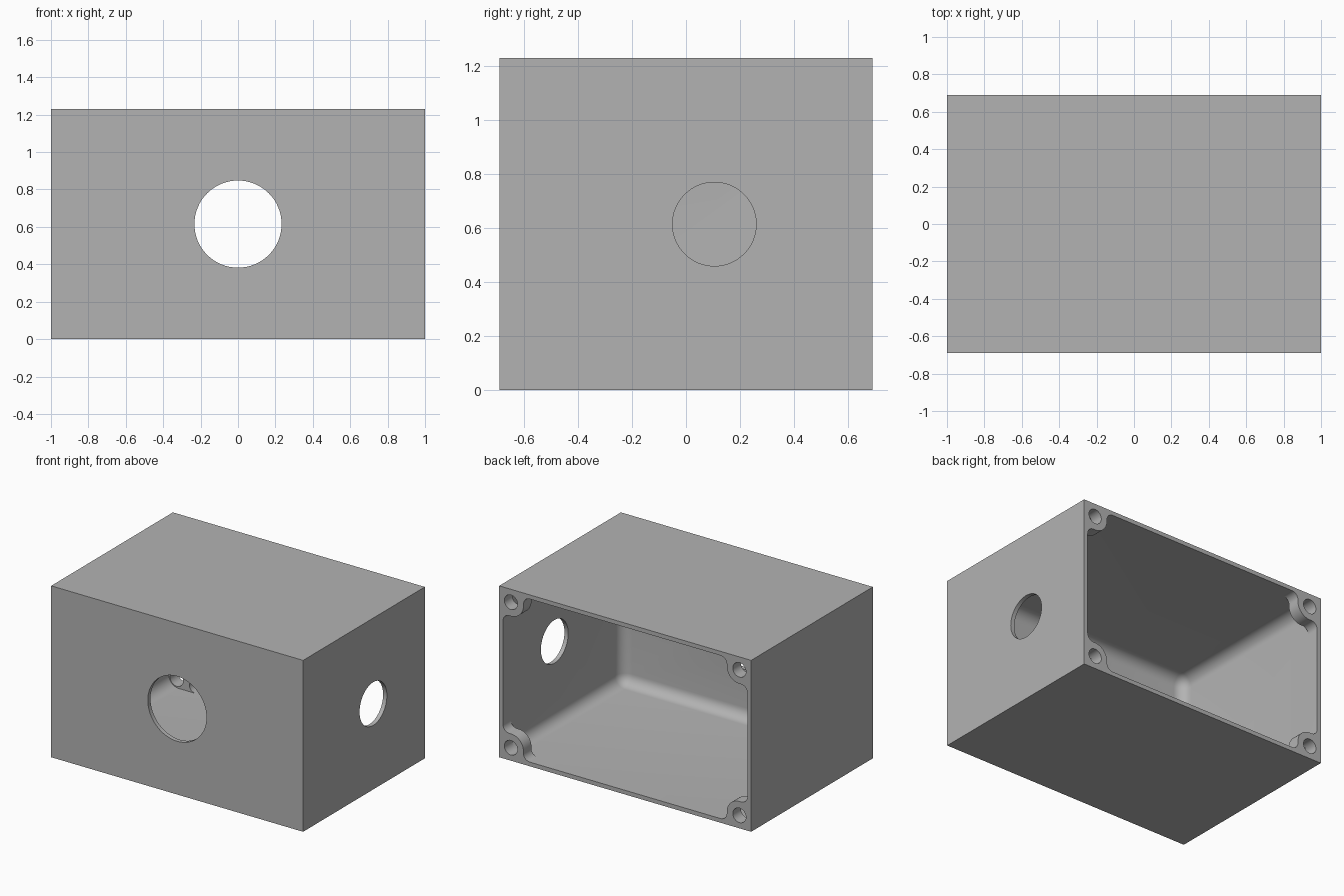
import bpy, bmesh
from math import sin, cos, pi
from mathutils import Matrix, Vector

if "Cube" in bpy.data.objects:
    bpy.data.objects.remove(bpy.data.objects["Cube"])

HX, HY, H = 1.0, 0.69, 1.23     # half width, half depth, height
WALL = 0.03
MID = H / 2
SCREW = 0.093                   # screw centre, from each outer edge
BOSS_R, BLEND_R = 0.1, 0.05
BOSS_FRONT = 0.6

grey = bpy.data.materials.new("light_grey")
grey.use_nodes = True
colour = (0.45, 0.45, 0.45, 1)
grey.diffuse_color = colour
grey.node_tree.nodes["Principled BSDF"].inputs["Base Color"].default_value = colour


def finish(bm, name):
    bmesh.ops.recalc_face_normals(bm, faces=bm.faces)
    mesh = bpy.data.meshes.new(name)
    bm.to_mesh(mesh)
    bm.free()
    mesh.materials.append(grey)
    ob = bpy.data.objects.new(name, mesh)
    bpy.context.collection.objects.link(ob)
    return ob


def box(name, lo, hi, radius=0):
    """Box between two corners; every edge off the back face may be rounded."""
    lo, hi = Vector(lo), Vector(hi)
    bm = bmesh.new()
    bmesh.ops.create_cube(bm, size=1)
    bmesh.ops.transform(bm, verts=bm.verts, matrix=Matrix.Translation((lo + hi) / 2)
                        @ Matrix.Diagonal((*(hi - lo), 1)))
    if radius:
        edges = [e for e in bm.edges if min(v.co.y for v in e.verts) < hi.y - 0.01]
        bmesh.ops.bevel(bm, geom=edges, offset=radius, segments=8,
                        profile=0.5, affect='EDGES')
    return finish(bm, name)


def cylinder(name, centre, radius, length, axis):
    bm = bmesh.new()
    turn = Matrix.Rotation(pi / 2, 4, 'Y' if axis == 'X' else 'X')
    bmesh.ops.create_cone(bm, cap_ends=True, segments=64, radius1=radius, radius2=radius,
                          depth=length, matrix=Matrix.Translation(centre) @ turn)
    return finish(bm, name)


def arc(cx, cz, r, start, end, steps=10):
    return [(cx + r * cos(start + (end - start) * i / steps),
             cz + r * sin(start + (end - start) * i / steps)) for i in range(steps + 1)]


def opening_cutter():
    """Rear opening: a rectangle whose corners step around the screw bosses."""
    far = SCREW + BOSS_R + BLEND_R
    near = WALL + BLEND_R
    corner = (arc(far, near, BLEND_R, -pi / 2, -pi)
              + arc(SCREW, SCREW, BOSS_R, 0, pi / 2)
              + arc(near, far, BLEND_R, -pi / 2, -pi))
    outline = []
    for sx, sz in ((-1, -1), (-1, 1), (1, 1), (1, -1)):
        pts = [(sx * (HX - a), MID + sz * (MID - b)) for a, b in corner]
        outline += pts if sx == sz else pts[::-1]
    bm = bmesh.new()
    face = bm.faces.new([bm.verts.new((x, BOSS_FRONT - 0.05, z)) for x, z in outline])
    side = bmesh.ops.extrude_face_region(bm, geom=[face])["geom"]
    bmesh.ops.translate(bm, vec=(0, 0.3, 0),
                        verts=[v for v in side if isinstance(v, bmesh.types.BMVert)])
    return finish(bm, "opening_cutter")


# Outer shell
housing = box("housing", (-HX, -HY, 0), (HX, HY, H))

# Cavity, rear opening, cable holes and screw holes
cutters = [
    box("cavity_cutter", (WALL - HX, WALL - HY, WALL),
        (HX - WALL, BOSS_FRONT, H - WALL), radius=0.08),
    opening_cutter(),
    cylinder("front_hole_cutter", (0, -HY, MID), 0.233, 0.2, 'Y'),
    cylinder("side_hole_cutter", (HX, 0.105, MID), 0.155, 0.2, 'X'),
]
for sx in (-1, 1):
    for sz in (-1, 1):
        centre = (sx * (HX - SCREW), HY - 0.05, MID + sz * (MID - SCREW))
        cutters.append(cylinder("screw_hole_cutter", centre, 0.052, 0.3, 'Y'))

bpy.ops.object.select_all(action='DESELECT')
bpy.context.view_layer.objects.active = housing
housing.select_set(True)
for cutter in cutters:
    cutter.hide_render = True
    mod = housing.modifiers.new("cut", 'BOOLEAN')
    mod.operation, mod.solver, mod.object = 'DIFFERENCE', 'EXACT', cutter
    bpy.ops.object.modifier_apply(modifier=mod.name)
    bpy.data.objects.remove(cutter)

# Smooth rounded corners, crisp edges
bpy.ops.object.shade_smooth_by_angle(angle=pi / 6)
